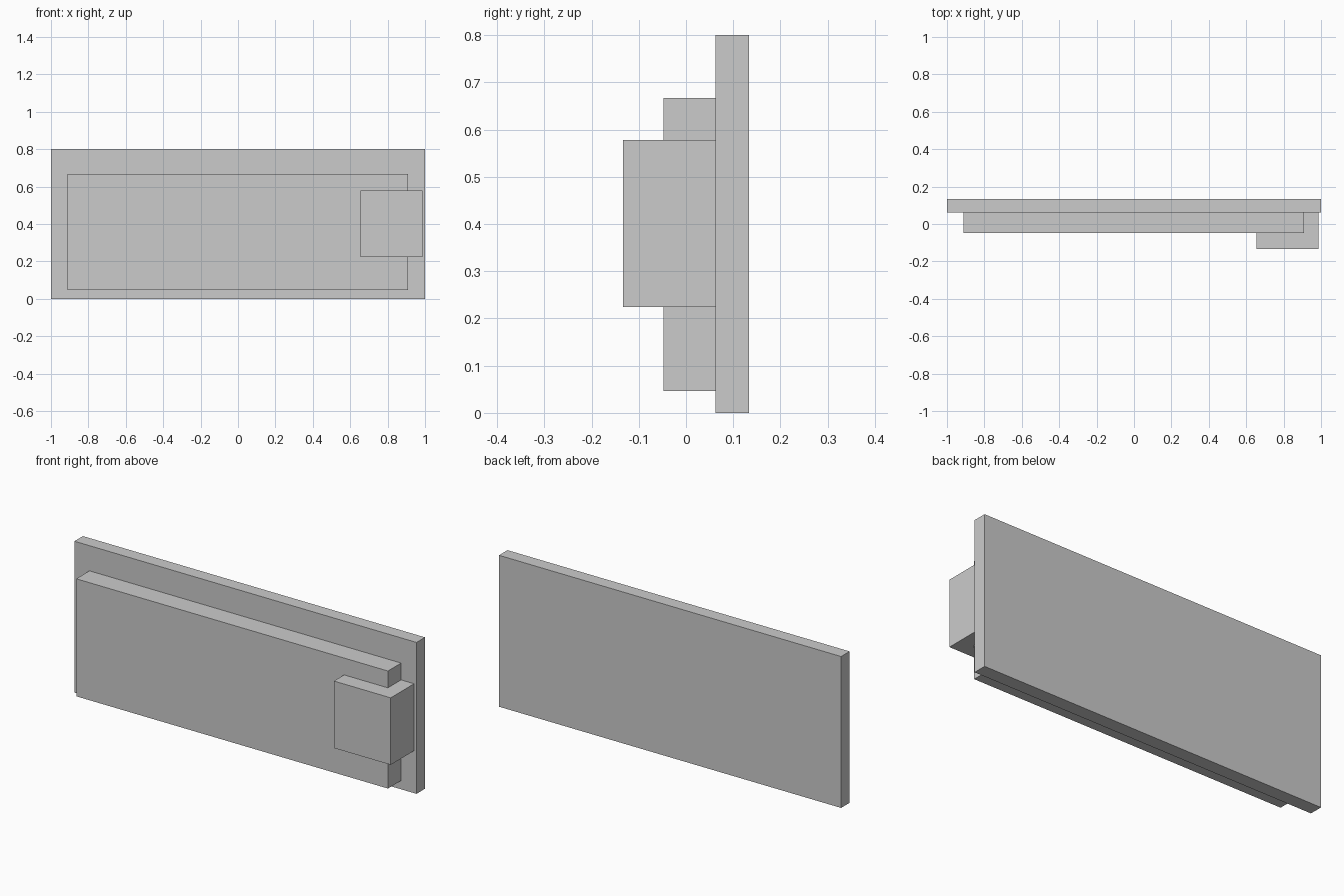
import bpy

cube = bpy.data.objects.get("Cube")
if cube:
    bpy.data.objects.remove(cube, do_unlink=True)

grey = bpy.data.materials.new("plain_grey")
grey.use_nodes = True
colour = (0.6, 0.6, 0.6, 1)
grey.diffuse_color = colour
grey.node_tree.nodes["Principled BSDF"].inputs["Base Color"].default_value = colour


def box(name, low, high):
    """Add a box spanning two opposite corners."""
    centre = [(a + b) / 2 for a, b in zip(low, high)]
    bpy.ops.mesh.primitive_cube_add(size=1, location=centre)
    part = bpy.context.object
    part.name = name
    part.scale = [b - a for a, b in zip(low, high)]
    bpy.ops.object.transform_apply(location=False, rotation=False, scale=True)
    part.data.materials.append(grey)
    return part


# Thin board at the back
box("back_plate", (-1, 0.062, 0), (1, 0.133, 0.8))
# Raised panel on the board
box("front_panel", (-0.912, -0.048, 0.046), (0.91, 0.062, 0.667))
# Block wrapping the end of the panel
box("side_block", (0.654, -0.133, 0.224), (0.986, 0.062, 0.578))
